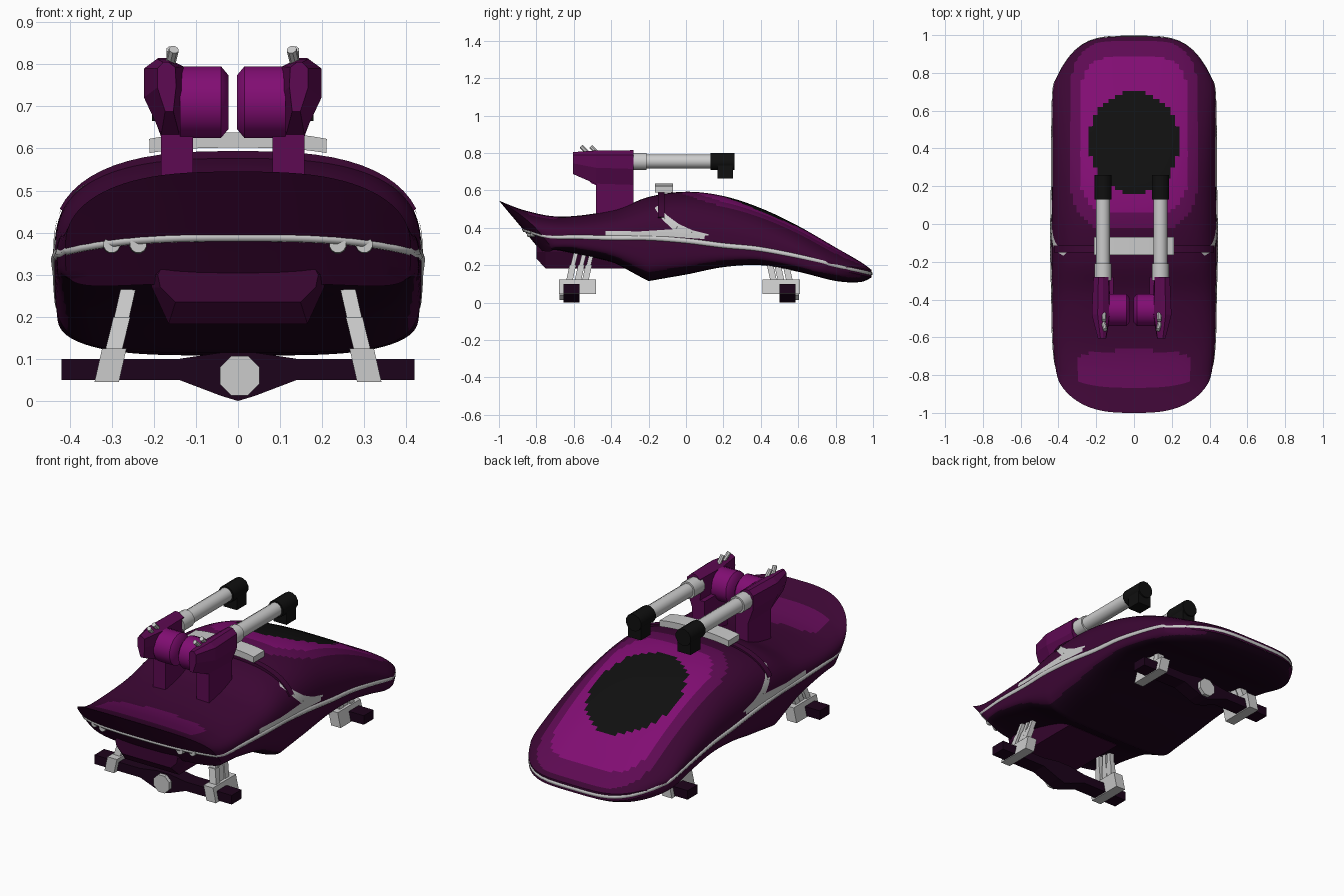
import bpy, bmesh, math
from mathutils import Vector
from mathutils.bvhtree import BVHTree

if "Cube" in bpy.data.objects:
    bpy.data.objects.remove(bpy.data.objects["Cube"])


def material(name, rgb):
    m = bpy.data.materials.new(name)
    m.diffuse_color = (*rgb, 1)
    m.use_nodes = True
    m.node_tree.nodes["Principled BSDF"].inputs["Base Color"].default_value = m.diffuse_color
    return m


DARK = material("dark_purple", (0.045, 0.002, 0.034))
MID = material("mid_purple", (0.11, 0.003, 0.085))
BRIGHT = material("bright_purple", (0.22, 0.004, 0.17))
DEEP = material("deep_purple", (0.012, 0.001, 0.011))
BLACK = material("black_glass", (0.005, 0.005, 0.005))


def finish(name, bm, mats=(), smooth=None):
    bmesh.ops.remove_doubles(bm, verts=bm.verts, dist=0.0004)
    bmesh.ops.recalc_face_normals(bm, faces=bm.faces)
    me = bpy.data.meshes.new(name)
    bm.to_mesh(me)
    ob = bpy.data.objects.new(name, me)
    bpy.context.collection.objects.link(ob)
    for m in mats:
        me.materials.append(m)
    if smooth:
        bpy.ops.object.select_all(action='DESELECT')
        ob.select_set(True)
        bpy.context.view_layer.objects.active = ob
        bpy.ops.object.shade_smooth_by_angle(angle=math.radians(smooth))
    return ob


def skin(bm, rows, closed):
    rows = [[bm.verts.new(p) for p in r] for r in rows]
    n = len(rows[0])
    for a, b in zip(rows, rows[1:]):
        for i in range(n if closed else n - 1):
            j = (i + 1) % n
            bm.faces.new((a[i], a[j], b[j], b[i]))
    return rows


def loft(name, rows, mat=None, smooth=None):
    bm = bmesh.new()
    r = skin(bm, rows, True)
    bm.faces.new(r[0])
    bm.faces.new(r[-1])
    return finish(name, bm, [mat] if mat else [], smooth)


def beam(name, a, b, wx, wy, mat=None):
    rows = [[(p[0] + i * wx / 2, p[1] + j * wy / 2, p[2])
             for i, j in ((-1, -1), (1, -1), (1, 1), (-1, 1))] for p in (a, b)]
    return loft(name, rows, mat)


def tube(name, a, b, r1, r2, n, mat=None):
    a, b = Vector(a), Vector(b)
    q = (b - a).to_track_quat('Z', 'Y')
    rows = [[c + q @ Vector((r * math.cos(t), r * math.sin(t), 0))
             for t in [math.tau * (i + .5) / n for i in range(n)]]
            for c, r in ((a, r1), (b, r2))]
    return loft(name, rows, mat, 50 if n > 8 else None)


# Hull stations: y, half width, bottom z, rim z, top z, top lean, bottom lean, bow, corner rise
ST = [(-.87, .41, .28, .39, .545, -.13, .09, .10, -.03),
      (-.76, .422, .285, .37, .49, -.09, .04, .05, -.02),
      (-.6, .43, .262, .35, .46, -.06, 0, .02, 0),
      (-.38, .432, .21, .345, .495, -.01, 0, 0, 0),
      (-.2, .436, .115, .345, .565, 0, 0, 0, 0),
      (0, .436, .15, .33, .593, 0, 0, 0, 0),
      (.2, .433, .19, .305, .57, 0, 0, 0, 0),
      (.4, .433, .2, .288, .505, 0, 0, -.02, 0),
      (.6, .432, .165, .25, .41, 0, 0, -.05, .008),
      (.8, .43, .116, .205, .295, 0, 0, -.12, .025),
      (.93, .424, .11, .175, .22, 0, 0, -.19, .04),
      (.992, .415, .135, .155, .175, 0, 0, -.23, .05)]
END = len(ST) - 1
RES = 10


def station(t):
    i = min(int(t), END - 1)
    f = t - i
    p = [ST[max(0, min(END, i + k))] for k in (-1, 0, 1, 2)]
    out = [.5 * (2 * b + (c - a) * f + (2 * a - 5 * b + 4 * c - d) * f * f
                 + (3 * b - a - 3 * c + d) * f ** 3) for a, b, c, d in zip(*p)]
    if i in (3, 4):  # hard crease across the keel
        out[2] = p[1][2] + (p[2][2] - p[1][2]) * f
    return out


def hull_point(t, th, across=1.0):
    y, w, zb, zt, zu, lu, lb, bow, dz = station(t)
    c, s = math.cos(th), math.sin(th)
    n = 2.8 if s >= 0 else 5
    x = math.copysign(abs(c) ** (2 / n), c) * across
    k = abs(s) ** (2 / n)
    up = s >= 0
    e = abs(x) ** (3 if t < 5 else 4)
    return Vector((w * x, y + k * (lu if up else lb) + bow * e,
                   zt + k * ((zu if up else zb) - zt) + dz * e))


# Hull: lofted rings with bowed end caps
SEG = 96
bm = bmesh.new()
skin(bm, [[hull_point(k / RES, math.tau * i / SEG) for i in range(SEG)]
          for k in range(END * RES + 1)], True)
for t in (0, END):
    skin(bm, [[hull_point(t, math.pi * (i / 48 - .5), 1 - j / 8) for j in range(17)]
              for i in range(1, 48)], False)
bmesh.ops.recalc_face_normals(bm, faces=bm.faces)
for f in bm.faces:
    c = f.calc_center_median()
    if f.normal.z > .2:
        glow = (abs(c.x) / .29) ** 4 + (abs(c.y - .47) / .42) ** 4
        if (c.x / .24) ** 2 + ((c.y - .43) / .27) ** 2 < 1:
            f.material_index = 2
        elif glow < 1:
            f.material_index = 1
        elif glow < 2 or (abs(c.x) / .3) ** 4 + (abs(c.y + .77) / .1) ** 4 < 1:
            f.material_index = 4
    elif f.normal.z < -.7:
        f.material_index = 3
tree = BVHTree.FromBMesh(bm)
finish("hull", bm, [DARK, BRIGHT, BLACK, DEEP, MID], 40)

# Grey rim all round the hull, thicker along the flanks
sides = [k / RES for k in range(END * RES + 1)]
rows = [i / 12 - 1 for i in range(1, 24)]
path = [hull_point(t, 0) for t in sides] + [hull_point(END, 0, -a) for a in rows]
path += [hull_point(t, math.pi) for t in reversed(sides)] + [hull_point(0, 0, a) for a in rows]
cu = bpy.data.curves.new("rim_trim", 'CURVE')
cu.dimensions = '3D'
cu.bevel_depth = .013
cu.bevel_resolution = 1
sp = cu.splines.new('POLY')
sp.points.add(len(path) - 1)
for p, v in zip(sp.points, path):
    p.co = (v.x * .978, v.y * .993, v.z, 1)
    p.radius = 1 + .35 * max(0, 1 - (v.y / .8) ** 2)
sp.use_cyclic_u = True
bpy.context.collection.objects.link(bpy.data.objects.new("rim_trim", cu))


# Grey side flashes laid on the hull flanks
def flash(name, pts, s):
    out = []
    for a, b in zip(pts, pts[1:]):
        d = Vector((b[0] - a[0], b[1] - a[1])).normalized()
        for k in range(7):
            y, z, h = [u + (v - u) * k / 6 for u, v in zip(a, b)]
            row = []
            for j in (-1, -.33, .33, 1):
                o = Vector((s * 2, y - d.y * h * j, z + d.x * h * j))
                hit, nrm, _, _ = tree.ray_cast(o, Vector((-s, 0, 0)))
                if hit:
                    row.append(hit + Vector((s * .003, 0, .002)))
            if len(row) == 4:
                out.append(row)
    b_m = bmesh.new()
    skin(b_m, out, False)
    finish(name, b_m)


for s in (-1, 1):
    flash("side_flash_upper", [(-.16, .51, .01), (-.11, .45, .017), (-.05, .4, .022), (.03, .372, .014), (.12, .36, .004)], s)
    flash("side_flash_lower", [(-.43, .37, .012), (-.25, .367, .012), (-.08, .37, .02), (.1, .35, .012)], s)


# Roll hoop and grey cap over the canopy rear
def arch(name, a0, a1, y0, y1, lo, hi, mat=None):
    rows = []
    for i in range(25):
        th = math.radians(a0 + (a1 - a0) * i / 24)
        p = hull_point(4.35, th)
        d = Vector((math.cos(th) ** 3 * .5, 0, math.sin(th)))
        rows.append([Vector((p.x + d.x * h, y, p.z + d.z * h)) for y, h in
                     ((y0, lo), (y1, lo), (y1, hi), (y0, hi))])
    loft(name, rows, mat, 40)


arch("roll_hoop", 20, 160, -.15, -.115, -.01, .014, DARK)
arch("hoop_cap", 69, 111, -.165, -.07, .022, .058)

# Box under the tail
rows = []
for y, g, zl in ((-.8, .9, .235), (-.75, 1, .183), (-.33, 1, .183)):
    rows.append([(x * g, y, max(z, zl)) for x, z in
                 ((-.165, .18), (.165, .18), (.205, .27), (.212, .3), (.19, .335), (-.19, .335), (-.212, .3), (-.205, .27))])
loft("tail_box", rows, DARK)

# Tail lamps
for x in (-.3, -.237, .237, .3):
    y = -.85 + .1 * (abs(x) / .41) ** 3
    tube("tail_lamp", (x, y + .05, .372), (x, y - .02, .372), .025, .02, 12)

# Twin cannons, set slightly off centre
CX = -.0125
HEAD = [(.211, .79), (.18, .815), (.152, .815), (.117, .795), (.112, .72), (.127, .62), (.17, .62), (.211, .715)]
for s in (-1, 1):
    def X(x):
        return CX + s * x
    rows = [[(X(.153 + (x - .153) * fx), y, .79 + (z - .79) * fz) for x, z in HEAD]
            for y, fx, fz in ((-.605, .45, .6), (-.48, 1, .92), (-.28, .85, 1))]
    loft("gun_head", rows, MID)
    beam("gun_pedestal", (X(.133), -.38, .45), (X(.133), -.38, .68), .076, .2, MID)
    tube("gun_drum", (X(.125), -.455, .71), (X(.028), -.455, .71), .087, .087, 16, BRIGHT)
    tube("gun_drum_end", (X(.028), -.455, .71), (X(.01), -.455, .71), .087, .065, 16, BRIGHT)
    tube("barrel_collar", (X(.152), -.3, .755), (X(.152), -.21, .755), .047, .047, 12)
    tube("barrel", (X(.152), -.22, .755), (X(.152), .16, .755), .038, .038, 12)
    tube("barrel_muzzle", (X(.152), .13, .755), (X(.152), .26, .755), .047, .047, 12, BLACK)
    beam("muzzle_block", (X(.152), .21, .665), (X(.152), .21, .76), .08, .085, BLACK)
    for y, dx in ((-.54, .006), (-.49, 0)):
        tube("gun_sight", (X(.146 + dx), y + .03, .785), (X(.146 - dx), y - .02, .835), .012, .012, 8)

# Landing gear: axle bar, hub disc, feet and struts, front and rear
for end, top in ((1, .28), (-1, .235)):
    def Y(y):
        return y if end == 1 else -.07 - y
    rows = [[(x, Y(y), z) for y, z in ((-.655, lo), (-.57, lo), (-.57, hi), (-.655, hi))]
            for x, lo, hi in ((-.42, .05, .1), (-.14, .05, .1), (-.04, .012, .115), (0, 0, .115),
                              (.04, .012, .115), (.14, .05, .1), (.42, .05, .1))]
    loft("axle_bar", rows, DEEP)
    tube("axle_hub", (.004, Y(-.645), .06), (.004, Y(-.675), .06), .051, .051, 8)
    for s in (-1, 1):
        beam("foot_block", (s * .312, Y(-.58), .045), (s * .294, Y(-.58), .125), .058, .2)
        for dy, w in ((-.045, .04), (0, .025), (.04, .03)):
            mid = (s * .276, Y(-.56 + dy), .2)
            beam("strut_sleeve", (s * .298, Y(-.58 + dy), .11), mid, w, .035)
            beam("strut_rod", mid, (s * .258, Y(-.54 + dy), top), w * .9, .024)
